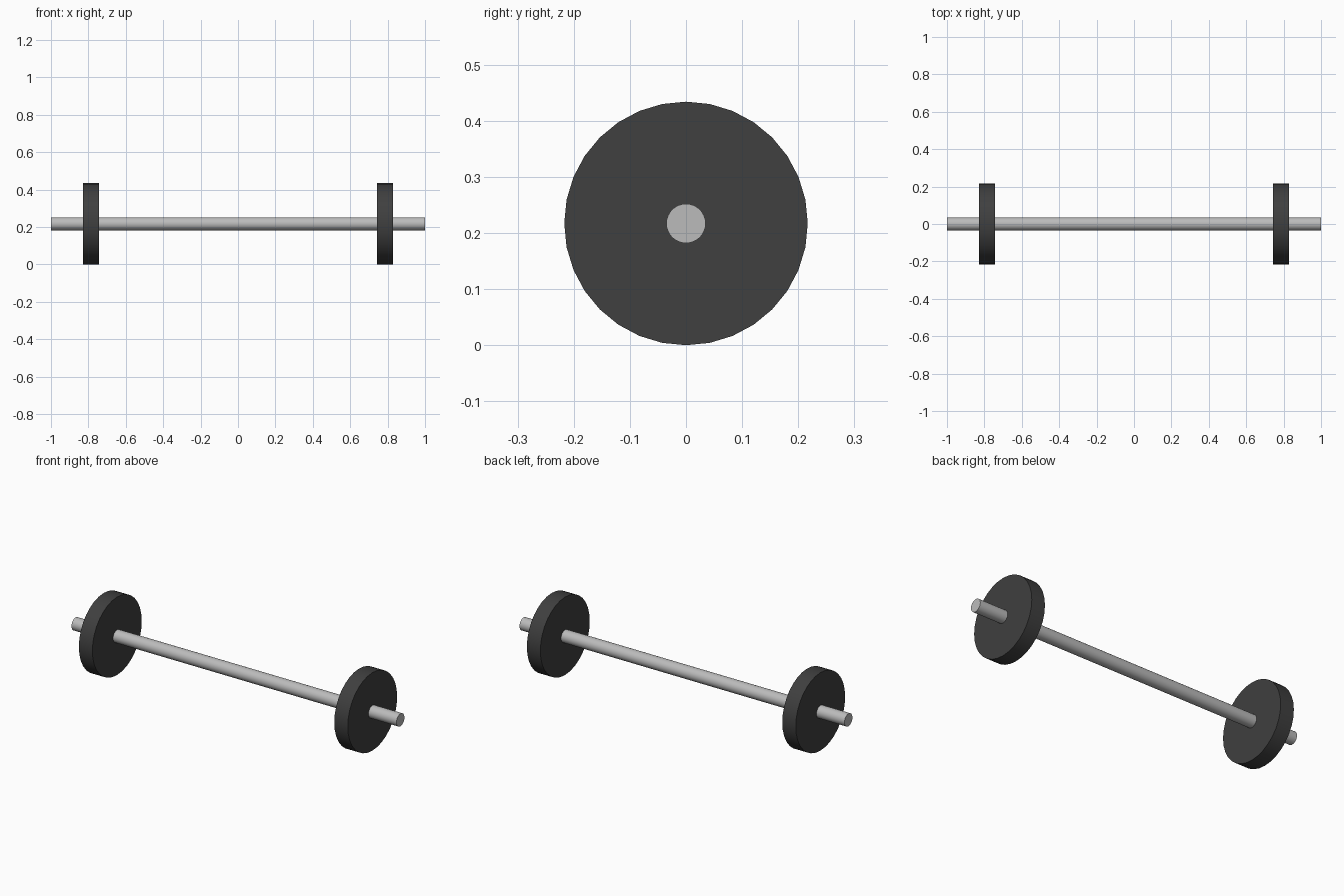
import bpy
from math import pi, radians

cube = bpy.data.objects.get("Cube")
if cube:
    bpy.data.objects.remove(cube, do_unlink=True)

PLATE_RADIUS = 0.217
PLATE_WIDTH = 0.083
PLATE_OFFSET = 0.786
BAR_RADIUS = 0.035
BAR_LENGTH = 2.0


def make_material(name, colour):
    mat = bpy.data.materials.new(name)
    mat.use_nodes = True
    mat.diffuse_color = colour
    mat.node_tree.nodes["Principled BSDF"].inputs["Base Color"].default_value = colour
    return mat


def add_disc(name, radius, length, x, mat):
    """Cylinder lying along x, at the height of the bar."""
    bpy.ops.mesh.primitive_cylinder_add(
        vertices=32, radius=radius, depth=length,
        location=(x, 0, PLATE_RADIUS), rotation=(0, pi / 2, 0))
    obj = bpy.context.object
    obj.name = name
    obj.data.materials.append(mat)
    bpy.ops.object.transform_apply(location=False, rotation=True, scale=False)
    bpy.ops.object.shade_smooth_by_angle(angle=radians(30))
    return obj


steel = make_material("steel grey", (0.5, 0.5, 0.5, 1))
rubber = make_material("black rubber", (0.05, 0.05, 0.05, 1))

# Straight bar running through both plates
add_disc("bar", BAR_RADIUS, BAR_LENGTH, 0, steel)

# One weight plate near each end
for side, sign in (("left", 1), ("right", -1)):
    add_disc(side + "_weight_plate", PLATE_RADIUS, PLATE_WIDTH, sign * PLATE_OFFSET, rubber)
